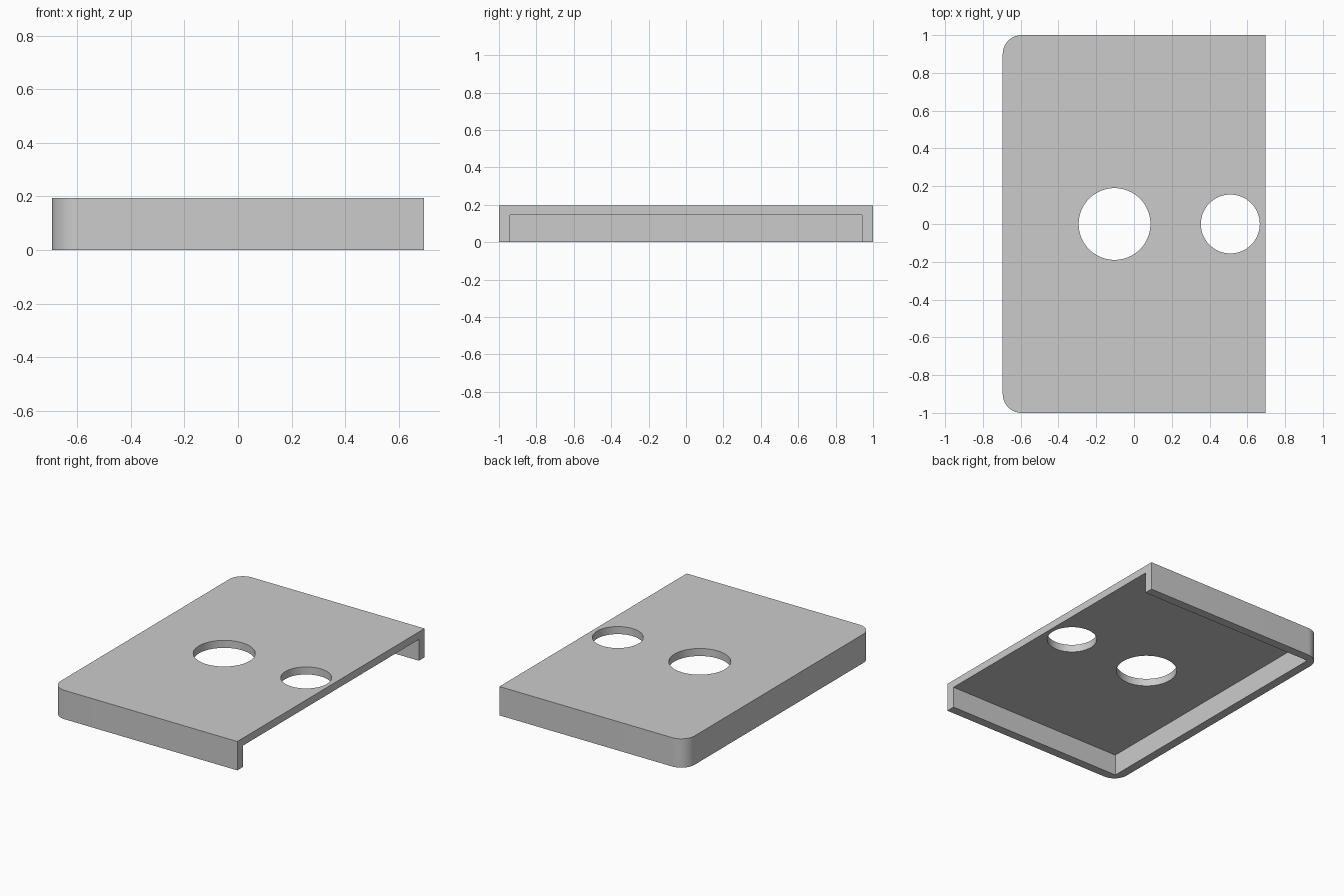
import bpy, bmesh, math

if "Cube" in bpy.data.objects:
    bpy.data.objects.remove(bpy.data.objects["Cube"])

HX, HY, H = 0.695, 1.0, 0.195      # half width, half length, height
R, WALL, CEIL = 0.10, 0.06, 0.144  # corner radius, wall thickness, underside of plate


def prism(name, outline, z0, z1):
    """Extrude a closed xy outline from z0 to z1."""
    bm = bmesh.new()
    face = bm.faces.new([bm.verts.new((x, y, z0)) for x, y in outline])
    top = bmesh.ops.extrude_face_region(bm, geom=[face])["geom"]
    bmesh.ops.translate(bm, vec=(0, 0, z1 - z0),
                        verts=[v for v in top if isinstance(v, bmesh.types.BMVert)])
    bmesh.ops.recalc_face_normals(bm, faces=bm.faces)
    mesh = bpy.data.meshes.new(name)
    bm.to_mesh(mesh)
    bm.free()
    obj = bpy.data.objects.new(name, mesh)
    bpy.context.collection.objects.link(obj)
    return obj


def arc(cx, cy, r, a0, a1, n):
    """Points on an arc, angles in degrees."""
    return [(cx + r * math.cos(math.radians(a0 + (a1 - a0) * i / n)),
             cy + r * math.sin(math.radians(a0 + (a1 - a0) * i / n))) for i in range(n + 1)]


def cut(target, cutter):
    """Subtract the cutter and remove it."""
    cutter.hide_render = True
    mod = target.modifiers.new("cut", 'BOOLEAN')
    mod.operation, mod.solver, mod.object = 'DIFFERENCE', 'EXACT', cutter
    bpy.context.view_layer.objects.active = target
    bpy.ops.object.modifier_apply(modifier=mod.name)
    bpy.data.objects.remove(cutter)


# Cover body: square corners on the open right side, rounded on the left
cover = prism("cover",
              [(HX, -HY), (HX, HY)]
              + arc(-HX + R, HY - R, R, 90, 180, 16)
              + arc(-HX + R, -HY + R, R, 180, 270, 16), 0, H)

# Hollow underside, open at the bottom and the right end
xi, yi = -HX + WALL, HY - WALL
cut(cover, prism("cavity_cutter", [(xi, -yi), (1, -yi), (1, yi), (xi, yi)], -0.1, CEIL))

# Two round holes through the plate
for cx, r in ((-0.103, 0.19), (0.51, 0.156)):
    cut(cover, prism("hole_cutter", arc(cx, 0, r, 0, 360, 64)[:-1], 0.05, 0.3))

# Smooth curved walls, sharp edges kept
bpy.ops.object.select_all(action='DESELECT')
cover.select_set(True)
bpy.context.view_layer.objects.active = cover
bpy.ops.object.shade_smooth_by_angle(angle=math.radians(30))
